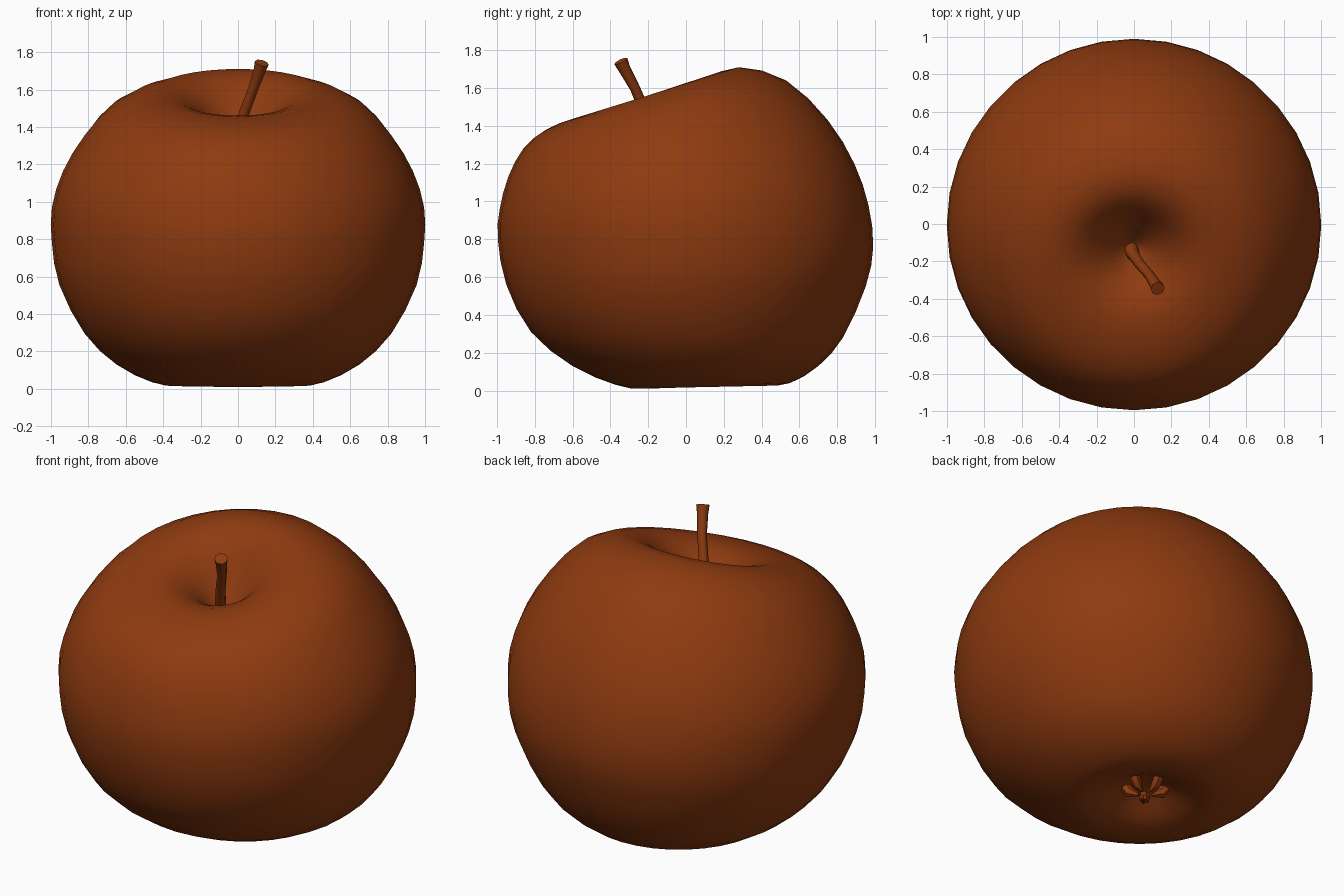
import bpy, bmesh, math
from mathutils import Vector

if "Cube" in bpy.data.objects:
    bpy.data.objects.remove(bpy.data.objects["Cube"])

skin = bpy.data.materials.new("russet_brown")
skin.diffuse_color = (0.27, 0.043, 0.005, 1)
skin.use_nodes = True
skin.node_tree.nodes["Principled BSDF"].inputs["Base Color"].default_value = skin.diffuse_color


def loft(name, rings, cap_ends=True):
    """Skin a list of closed point rings into a smooth object."""
    bm = bmesh.new()
    loops = [[bm.verts.new(p) for p in ring] for ring in rings]
    n = len(loops[0])
    for a, b in zip(loops, loops[1:]):
        for i in range(n):
            j = (i + 1) % n
            bm.faces.new((a[i], a[j], b[j], b[i]))
    if cap_ends:
        bm.faces.new(loops[0])
        bm.faces.new(loops[-1])
    bmesh.ops.recalc_face_normals(bm, faces=bm.faces)
    mesh = bpy.data.meshes.new(name)
    bm.to_mesh(mesh)
    bm.free()
    mesh.materials.append(skin)
    ob = bpy.data.objects.new(name, mesh)
    bpy.context.collection.objects.link(ob)
    bpy.ops.object.select_all(action='DESELECT')
    ob.select_set(True)
    bpy.context.view_layer.objects.active = ob
    bpy.ops.object.shade_smooth_by_angle(angle=math.radians(50))
    return ob


def spline(pts, steps):
    """Catmull-Rom interpolation through tuples."""
    out = []
    for k in range(len(pts) - 1):
        p0, p1 = pts[max(k - 1, 0)], pts[k]
        p2, p3 = pts[k + 1], pts[min(k + 2, len(pts) - 1)]
        for s in range(steps):
            t = s / steps
            out.append([b + 0.5 * t * (c - a + t * (2*a - 5*b + 4*c - d + t * (3*(b - c) + d - a)))
                        for a, b, c, d in zip(p0, p1, p2, p3)])
    return out + [list(pts[-1])]


# Fruit body: tilted rings, each (front y, front z, back y, back z, x radius)
sections = [
    (0.07, 0.13, 0.11, 0.13, 0.02),
    (0.00, 0.12, 0.19, 0.12, 0.10),
    (-0.10, 0.06, 0.30, 0.07, 0.20),
    (-0.22, 0.01, 0.42, 0.03, 0.33),
    (-0.37, 0.03, 0.55, 0.04, 0.46),
    (-0.60, 0.13, 0.70, 0.13, 0.65),
    (-0.82, 0.31, 0.83, 0.28, 0.82),
    (-0.95, 0.56, 0.95, 0.55, 0.955),
    (-0.995, 0.80, 0.99, 0.76, 0.995),
    (-0.985, 0.96, 0.965, 0.98, 0.995),
    (-0.94, 1.13, 0.89, 1.20, 0.935),
    (-0.86, 1.28, 0.75, 1.43, 0.82),
    (-0.74, 1.38, 0.53, 1.64, 0.67),
    (-0.59, 1.44, 0.28, 1.71, 0.47),
    (-0.45, 1.46, 0.12, 1.64, 0.31),
    (-0.32, 1.42, 0.02, 1.48, 0.17),
    (-0.22, 1.34, -0.06, 1.36, 0.08),
    (-0.15, 1.30, -0.11, 1.30, 0.02),
]
N = 36
body = []
for fy, fz, by, bz, rx in spline(sections, 2):
    ring = []
    for i in range(N):
        a = 2 * math.pi * i / N
        f = (1 + math.sin(a)) / 2
        ring.append((rx * math.cos(a), fy + (by - fy) * f, fz + (bz - fz) * f))
    body.append(ring)
loft("fruit_body", body)


def tube(name, path, sides):
    """Bent tube through (x, y, z, radius) points."""
    rings = []
    for k, p in enumerate(path):
        d = Vector(path[min(k + 1, len(path) - 1)][:3]) - Vector(path[max(k - 1, 0)][:3])
        u = d.cross(Vector((0, 1, 0.2))).normalized()
        v = d.cross(u).normalized()
        rings.append([Vector(p[:3]) + p[3] * (u * math.cos(2*math.pi*i/sides) + v * math.sin(2*math.pi*i/sides))
                      for i in range(sides)])
    return loft(name, rings)


# Stem leaning forward and right, flared at its tip
tube("stem", [(-0.02, -0.13, 1.28, 0.045), (0.0, -0.17, 1.36, 0.032), (0.035, -0.22, 1.48, 0.028),
              (0.08, -0.27, 1.60, 0.027), (0.115, -0.325, 1.70, 0.032), (0.127, -0.345, 1.742, 0.038)], 8)

# Dried blossom sepals in the bottom hollow
for k in range(5):
    a = 2 * math.pi * k / 5 + 0.3
    c, s = math.cos(a), math.sin(a)
    tube(f"sepal_{k + 1}", [(0.12*c, 0.10 + 0.12*s, 0.12, 0.03), (0.09*c, 0.10 + 0.09*s, 0.075, 0.03),
                            (0.04*c, 0.10 + 0.04*s, 0.055, 0.01)], 6)
